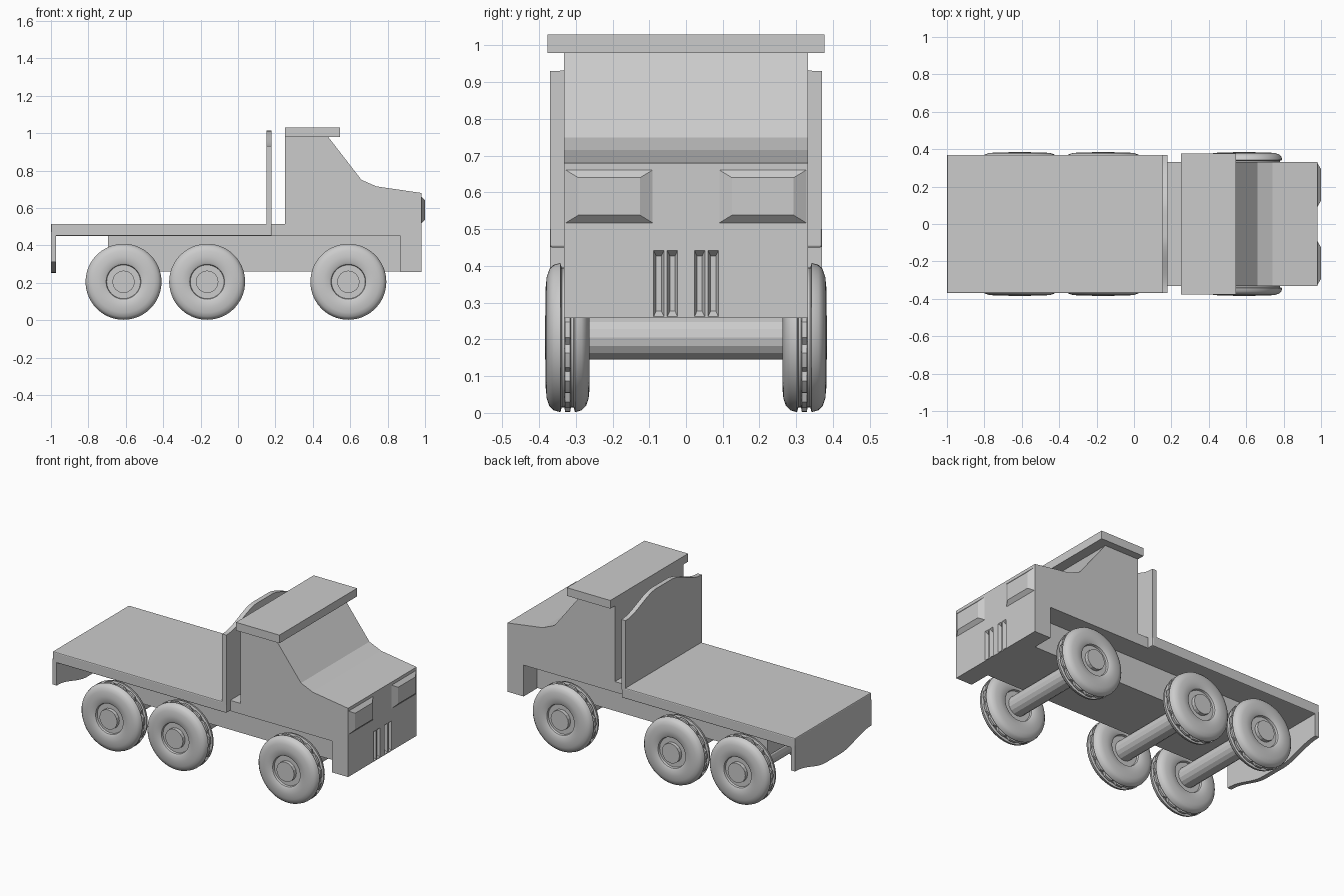
import bpy, bmesh, math
from mathutils import Vector

if "Cube" in bpy.data.objects:
    bpy.data.objects.remove(bpy.data.objects["Cube"])


def make(name, bm):
    bmesh.ops.recalc_face_normals(bm, faces=bm.faces)
    me = bpy.data.meshes.new(name)
    bm.to_mesh(me)
    bm.free()
    ob = bpy.data.objects.new(name, me)
    bpy.context.collection.objects.link(ob)
    return ob


def prism(name, pts, place, lo, hi):
    """Extrude a 2D outline between lo and hi; place maps (u, v, depth) to xyz."""
    bm = bmesh.new()
    a = [bm.verts.new(place(u, v, lo)) for u, v in pts]
    b = [bm.verts.new(place(u, v, hi)) for u, v in pts]
    bm.faces.new(a)
    bm.faces.new(b[::-1])
    for i in range(len(pts)):
        j = (i + 1) % len(pts)
        bm.faces.new((a[i], a[j], b[j], b[i]))
    return make(name, bm)


def side(u, v, d):      # outline in x/z, depth along y
    return (u, d, v)


def cross(u, v, d):     # outline in y/z, depth along x
    return (d, u, v)


def box(name, x0, x1, w, z0, z1):
    return prism(name, [(x0, z0), (x1, z0), (x1, z1), (x0, z1)], side, -w, w)


def frustum(name, xa, xb, yc, zc, a, b):
    """Tapered block along x, half sizes a at xa and b at xb."""
    bm = bmesh.new()
    rings = []
    for x, (h, v) in ((xa, a), (xb, b)):
        rings.append([bm.verts.new((x, yc + sy * h, zc + sz * v))
                      for sy, sz in ((-1, -1), (1, -1), (1, 1), (-1, 1))])
    p, q = rings
    bm.faces.new(p)
    bm.faces.new(q)
    for i in range(4):
        bm.faces.new((p[i], p[(i + 1) % 4], q[(i + 1) % 4], q[i]))
    return make(name, bm)


def smooth(ob, angle=35):
    bpy.ops.object.select_all(action='DESELECT')
    ob.select_set(True)
    bpy.context.view_layer.objects.active = ob
    bpy.ops.object.shade_smooth_by_angle(angle=math.radians(angle))


# Cab with sloped windscreen, short bonnet and front bumper
cab = prism("cab", [(0.25, 0.985), (0.25, 0.515), (0.17, 0.515), (0.17, 0.45),
                    (0.87, 0.45), (0.87, 0.258), (0.98, 0.258), (0.98, 0.68),
                    (0.74, 0.715), (0.66, 0.75), (0.478, 0.985)],
            side, -0.332, 0.332)

# Grille slots cut into the bumper
for i, y in enumerate((-0.074, -0.037, 0.037, 0.074)):
    cutter = frustum("grille_cutter_%d" % i, 0.985, 0.962, y, 0.352,
                     (0.016, 0.094), (0.007, 0.075))
    cutter.hide_render = True
    cutter.hide_set(True)
    m = cab.modifiers.new("slot", 'BOOLEAN')
    m.operation = 'DIFFERENCE'
    m.solver = 'EXACT'
    m.object = cutter

# Roof slab
box("roof", 0.25, 0.545, 0.377, 0.98, 1.03)

# Headlights
for s, n in ((-1, "right"), (1, "left")):
    frustum("headlight_" + n, 0.979, 1.0, s * 0.209, 0.589,
            (0.12, 0.073), (0.084, 0.051))

# Chassis and flat bed
box("chassis", -0.695, 0.88, 0.2, 0.26, 0.46)
bed = box("bed", -1.0, 0.18, 0.37, 0.45, 0.515)
bev = bed.modifiers.new("edge", 'BEVEL')
bev.width = 0.006
bev.segments = 2


# Curved headboard and tailgate share one S-shaped edge
def wave(z_end, z_mid):
    pts = []
    for i in range(33):
        y = -0.37 + 0.74 * i / 32
        t = min(1, max(0, (0.36 - abs(y)) / 0.29))
        pts.append((y, z_end + (z_mid - z_end) * t * t * (3 - 2 * t)))
    return pts


smooth(prism("headboard", wave(0.93, 1.013) + [(0.37, 0.5), (-0.37, 0.5)],
             cross, 0.152, 0.18))
smooth(prism("tailgate", wave(0.312, 0.253) + [(0.37, 0.47), (-0.37, 0.47)],
             cross, -1.0, -0.972))

# Tyre half-profile: (radius, half width), mirrored for the other side
HALF = [(0.05, 0.040), (0.090, 0.040), (0.093, 0.052), (0.105, 0.058),
        (0.135, 0.060), (0.165, 0.057), (0.186, 0.050), (0.198, 0.038),
        (0.203, 0.020), (0.190, 0.016), (0.190, 0.009), (0.202, 0.007)]
PROFILE = HALF + [(r, -w) for r, w in reversed(HALF)]


def tyre(name, x, y, z, n=60):
    bm = bmesh.new()
    rings = []
    for i in range(n):
        a = 2 * math.pi * i / n
        ring = []
        for r, w in PROFILE:
            if abs(w) < 0.008 and i % 4 == 0:
                r = 0.186       # tread notch
            ring.append(bm.verts.new((x + r * math.sin(a), y + w, z + r * math.cos(a))))
        rings.append(ring)
    for i in range(n):
        p, q = rings[i], rings[(i + 1) % n]
        for k in range(len(PROFILE)):
            l = (k + 1) % len(PROFILE)
            bm.faces.new((p[k], p[l], q[l], q[k]))
    smooth(make(name, bm))


# Three axles with a wheel at each end
ZC = 0.205
for x, n in ((-0.612, "rear"), (-0.165, "middle"), (0.59, "front")):
    ring = [(x + 0.06 * math.cos(math.tau * k / 16), ZC + 0.06 * math.sin(math.tau * k / 16))
            for k in range(16)]
    prism(n + "_axle", ring, side, -0.384, 0.384)
    for s, sn in ((-1, "right"), (1, "left")):
        tyre(n + "_wheel_" + sn, x, s * 0.322, ZC)
